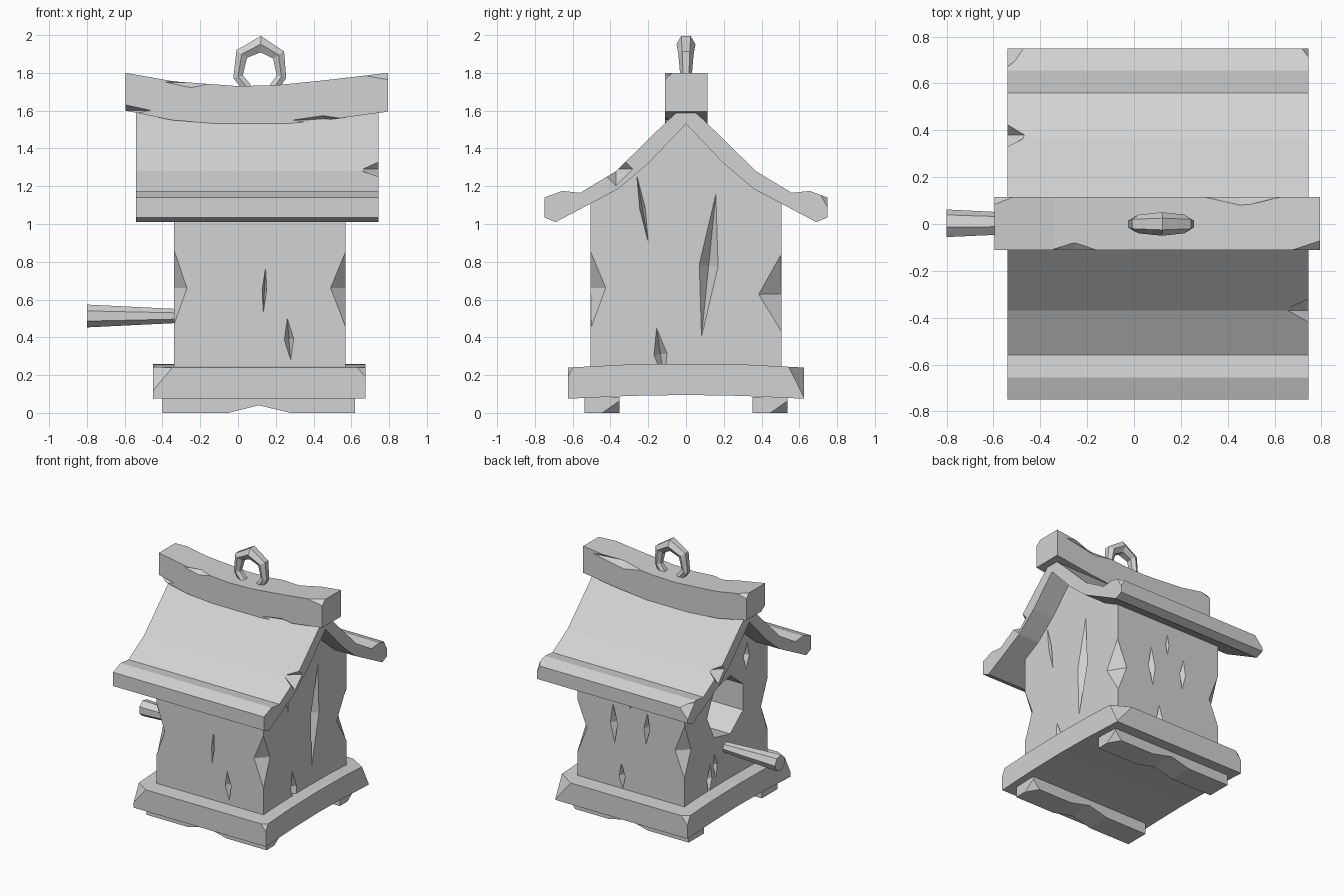
import bpy, bmesh, math
from mathutils import Matrix, Vector, Euler

cube = bpy.data.objects.get("Cube")
if cube:
    bpy.data.objects.remove(cube, do_unlink=True)

wood = bpy.data.materials.new("plain_grey")
wood.use_nodes = True
GREY = (0.65, 0.65, 0.65, 1)
wood.diffuse_color = GREY
wood.node_tree.nodes["Principled BSDF"].inputs["Base Color"].default_value = GREY


def finish(name, bm):
    bmesh.ops.recalc_face_normals(bm, faces=bm.faces)
    mesh = bpy.data.meshes.new(name)
    bm.to_mesh(mesh)
    bm.free()
    mesh.materials.append(wood)
    obj = bpy.data.objects.new(name, mesh)
    bpy.context.collection.objects.link(obj)
    return obj


def extrude(name, points, axis, start, end):
    """Extrude a 2D profile along x (profile in y, z) or along y (profile in x, z)."""
    bm = bmesh.new()
    place = (lambda a, b: (start, a, b)) if axis == "x" else (lambda a, b: (a, start, b))
    face = bm.faces.new([bm.verts.new(place(a, b)) for a, b in points])
    moved = bmesh.ops.extrude_face_region(bm, geom=[face])["geom"]
    step = Vector((end - start, 0, 0) if axis == "x" else (0, end - start, 0))
    bmesh.ops.translate(bm, vec=step, verts=[v for v in moved if isinstance(v, bmesh.types.BMVert)])
    return finish(name, bm)


def cut(obj, cutter):
    cutter.hide_render = True
    mod = obj.modifiers.new("chip", "BOOLEAN")
    mod.operation = "DIFFERENCE"
    mod.solver = "EXACT"
    mod.object = cutter
    bpy.context.view_layer.objects.active = obj
    bpy.ops.object.modifier_apply(modifier=mod.name)
    bpy.data.objects.remove(cutter, do_unlink=True)


def chip(obj, center, radii, turn=(0, 0, 0)):
    """Carve a diamond-shaped nick out of a part."""
    bm = bmesh.new()
    for axis in range(3):
        for sign in (1, -1):
            p = Vector()
            p[axis] = sign * radii[axis]
            bm.verts.new(p)
    bmesh.ops.convex_hull(bm, input=bm.verts)
    bmesh.ops.transform(bm, verts=bm.verts,
                        matrix=Matrix.Translation(center) @ Euler(turn).to_matrix().to_4x4())
    cut(obj, finish("chip_cutter", bm))


def rod(name, r1, r2, x1, x2, z, sides):
    """Tapered rod along x, from x1 (radius r1) to x2 (radius r2)."""
    bm = bmesh.new()
    bmesh.ops.create_cone(bm, cap_ends=True, segments=sides, radius1=r1, radius2=r2, depth=x2 - x1)
    turn = Matrix.Rotation(math.pi / 2, 4, "Y")
    bmesh.ops.transform(bm, verts=bm.verts, matrix=Matrix.Translation(((x1 + x2) / 2, 0, z)) @ turn)
    return finish(name, bm)


def mirrored(half):
    """Complete a y-symmetric outline from its +y half."""
    return half + [(-y, z) for y, z in reversed(half) if y > 0]


# House walls with gable ends
X0, X1, Y = -0.34, 0.57, 0.505
gable = [(Y, 0.22), (Y, 1.12), (0.36, 1.2), (0.2, 1.33), (0, 1.54)]
walls = extrude("house_walls", mirrored(gable), "x", X0, X1)

# Worn corners
for x, y, z, dx, dy in ((X0, -Y, 0.66, 0.07, 0.08), (X1, -Y, 0.66, 0.08, 0.08),
                        (X1, Y, 0.63, 0.08, 0.12), (X0, Y, 0.66, 0.08, 0.08)):
    chip(walls, (x, y, z), (dx, dy, 0.21), (0.02, 0.01, 0))

# Cracks in the gable ends: x, y, z, half width, half height, tilt
for x, y, z, w, h, tilt in ((X1, 0.12, 0.78, 0.05, 0.38, -0.1),
                            (X1, -0.135, 0.31, 0.035, 0.14, 0.15),
                            (X1, -0.23, 1.08, 0.015, 0.18, 0.17),
                            (X0, -0.25, 1.12, 0.035, 0.1, 0.1),
                            (X0, 0.2, 0.34, 0.03, 0.12, 0.1),
                            (X0, 0.13, 0.42, 0.025, 0.1, -0.1)):
    chip(walls, (x, y, z), (0.06, w, h), (tilt, 0, 0))

# Cracks in the side walls
for x, y, z, w, h, tilt in ((0.27, -Y, 0.39, 0.025, 0.11, -0.08),
                            (0.14, -Y, 0.65, 0.012, 0.12, 0.05),
                            (0.26, Y, 0.73, 0.03, 0.15, 0.05),
                            (-0.02, Y, 0.76, 0.025, 0.12, -0.05),
                            (0.12, Y, 0.95, 0.015, 0.08, 0),
                            (0.19, Y, 0.34, 0.025, 0.1, 0.06)):
    chip(walls, (x, y, z), (w, 0.05, h), (0, tilt, 0))

# Entrance hole and perch
cut(walls, rod("hole_cutter", 0.23, 0.23, X0 - 0.1, X0 + 0.3, 0.82, 7))
rod("perch", 0.062, 0.038, -0.8, X0 + 0.02, 0.513, 7)

# Swept roof with thick eaves
roof_half = [(0.05, 1.59), (0.1, 1.545), (0.37, 1.28), (0.56, 1.165), (0.655, 1.175),
             (0.75, 1.14), (0.75, 1.035), (0.69, 1.01), (0.36, 1.185), (0.2, 1.32), (0, 1.53)]
roof = extrude("roof", mirrored(roof_half), "x", -0.54, 0.745)
chip(roof, (0.747, -0.37, 1.29), (0.1, 0.09, 0.09))
chip(roof, (-0.542, 0.38, 1.285), (0.085, 0.08, 0.09))
chip(roof, (-0.542, 0.752, 1.16), (0.09, 0.09, 0.1))
chip(roof, (0.747, 0.752, 1.16), (0.045, 0.045, 0.08))

# Sagging ridge beam
beam = extrude("ridge_beam",
               [(-0.595, 1.8), (-0.34, 1.755), (0, 1.73), (0.2, 1.735), (0.45, 1.76), (0.795, 1.8),
                (0.795, 1.595), (0.5, 1.555), (0.25, 1.53), (-0.1, 1.53), (-0.35, 1.55), (-0.595, 1.6)],
               "y", -0.112, 0.115)
chip(beam, (-0.25, -0.114, 1.75), (0.14, 0.035, 0.03))
chip(beam, (0.45, 0.117, 1.765), (0.27, 0.04, 0.05))
chip(beam, (0.797, -0.114, 1.802), (0.23, 0.045, 0.04))
chip(beam, (-0.597, -0.114, 1.602), (0.14, 0.05, 0.03))
chip(beam, (-0.597, 0.117, 1.802), (0.15, 0.035, 0.04))
chip(beam, (0.45, -0.114, 1.55), (0.17, 0.04, 0.025))

# Warped base board
base_half = [(0, 0.26), (0.33, 0.255), (0.625, 0.24), (0.625, 0.075), (0.3, 0.09), (0, 0.095)]
base = extrude("base_board", base_half + [(-y, z) for y, z in base_half[4:0:-1]], "x", -0.45, 0.675)
for x, y, size in ((-0.452, -0.627, 0.11), (0.677, 0.627, 0.14),
                   (0.677, -0.627, 0.05), (-0.452, 0.627, 0.06)):
    chip(base, (x, y, 0.243), (size, size * 0.6, size * 1.2))

# Foot rails
for side, y in (("front", -0.445), ("back", 0.445)):
    rail = extrude(side + "_foot_rail",
                   [(-0.4, 0), (-0.05, 0), (0.11, 0.04), (0.28, 0), (0.62, 0), (0.62, 0.085), (-0.4, 0.085)],
                   "y", y - 0.093, y + 0.093)
    chip(rail, (0.622, y + 0.095, -0.002), (0.06, 0.1, 0.07))

# Hanging ring
curve = bpy.data.curves.new("hanging_ring", "CURVE")
curve.dimensions = "3D"
curve.bevel_depth = 0.05
curve.bevel_resolution = 1
curve.use_fill_caps = True
path = [(0.05, 1.72, 0.6), (0, 1.78, 0.6), (0.02, 1.9, 0.8), (0.12, 1.952, 1),
        (0.215, 1.895, 0.8), (0.23, 1.78, 0.6), (0.19, 1.72, 0.6)]
spline = curve.splines.new("POLY")
spline.points.add(len(path) - 1)
for point, (x, z, radius) in zip(spline.points, path):
    point.co = (x, 0, z, 1)
    point.radius = radius
spline.use_smooth = False
curve.materials.append(wood)
ring = bpy.data.objects.new("hanging_ring", curve)
bpy.context.collection.objects.link(ring)
